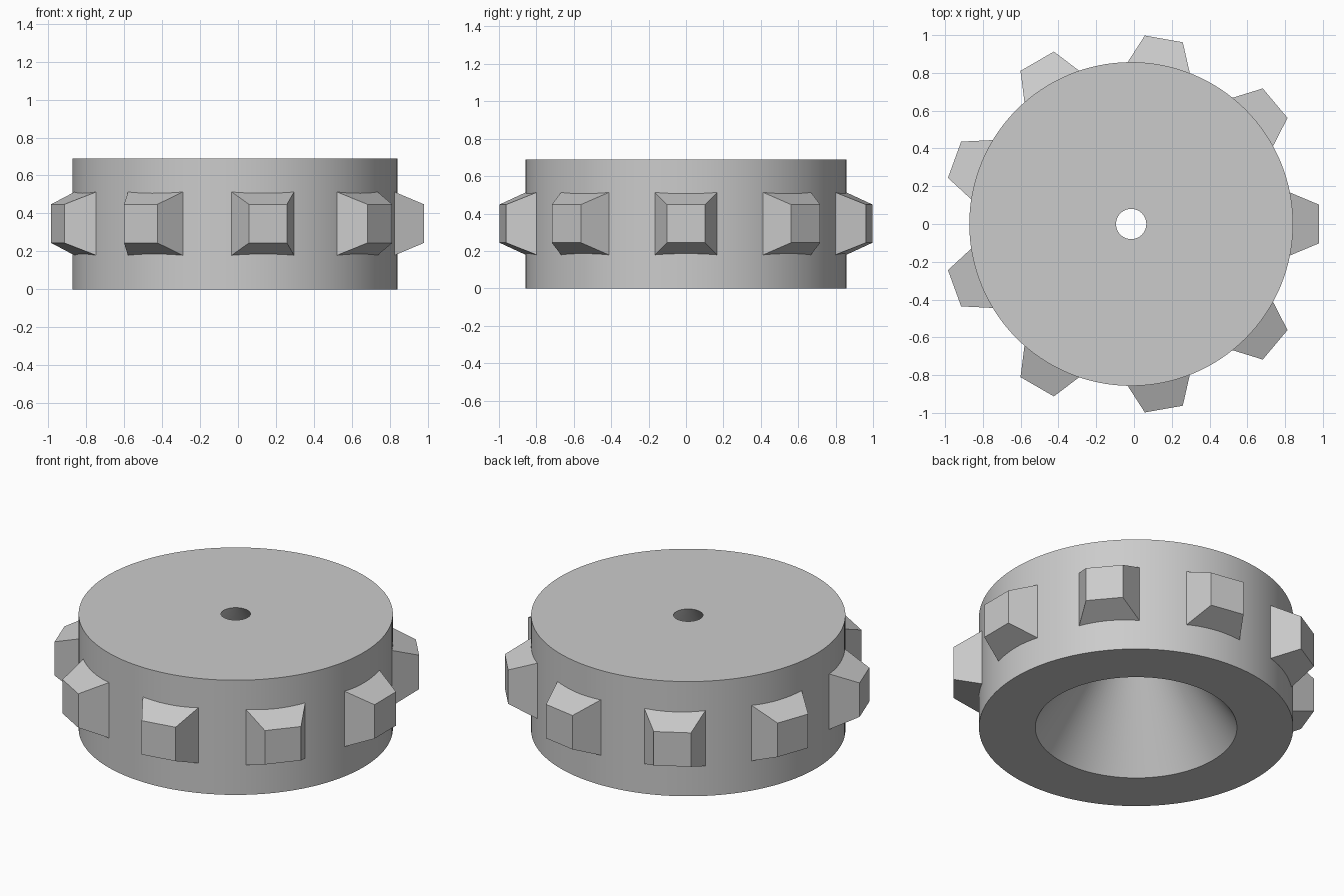
import bpy, bmesh, math
from mathutils import Matrix, Vector

if "Cube" in bpy.data.objects:
    bpy.data.objects.remove(bpy.data.objects["Cube"])

CX = -0.015          # axis offset that centres the overall bounds
SEG, TEETH = 128, 9


def finish(bm, name):
    bmesh.ops.recalc_face_normals(bm, faces=bm.faces)
    mesh = bpy.data.meshes.new(name)
    bm.to_mesh(mesh)
    bm.free()
    ob = bpy.data.objects.new(name, mesh)
    ob.location.x = CX
    bpy.context.collection.objects.link(ob)
    return ob


# Wheel body: closed profile (radius, z) revolved, with a conical bore
profile = [(0.857, 0), (0.857, 0.69), (0.08, 0.69), (0.55, 0)]
bm = bmesh.new()
rings = [[bm.verts.new((r * math.cos(math.tau * i / SEG),
                        r * math.sin(math.tau * i / SEG), z))
          for i in range(SEG)] for r, z in profile]
for k, a in enumerate(rings):
    b = rings[(k + 1) % len(rings)]
    for i in range(SEG):
        j = (i + 1) % SEG
        bm.faces.new((a[i], a[j], b[j], b[i]))
body = finish(bm, "wheel_body")
bpy.context.view_layer.objects.active = body
body.select_set(True)
bpy.ops.object.shade_smooth_by_angle(angle=math.radians(30))
body.select_set(False)

# Teeth: tapered square studs, roots sunk into the rim
for n in range(TEETH):
    bm = bmesh.new()
    bmesh.ops.create_cube(bm, size=2)
    for v in bm.verts:
        r, half = (0.995, 0.102) if v.co.x > 0 else (0.80, 0.184)
        v.co = Vector((r, v.co.y * half, 0.346 + v.co.z * half))
    bm.transform(Matrix.Rotation(math.tau * n / TEETH, 4, 'Z'))
    finish(bm, f"tooth_{n + 1}")
